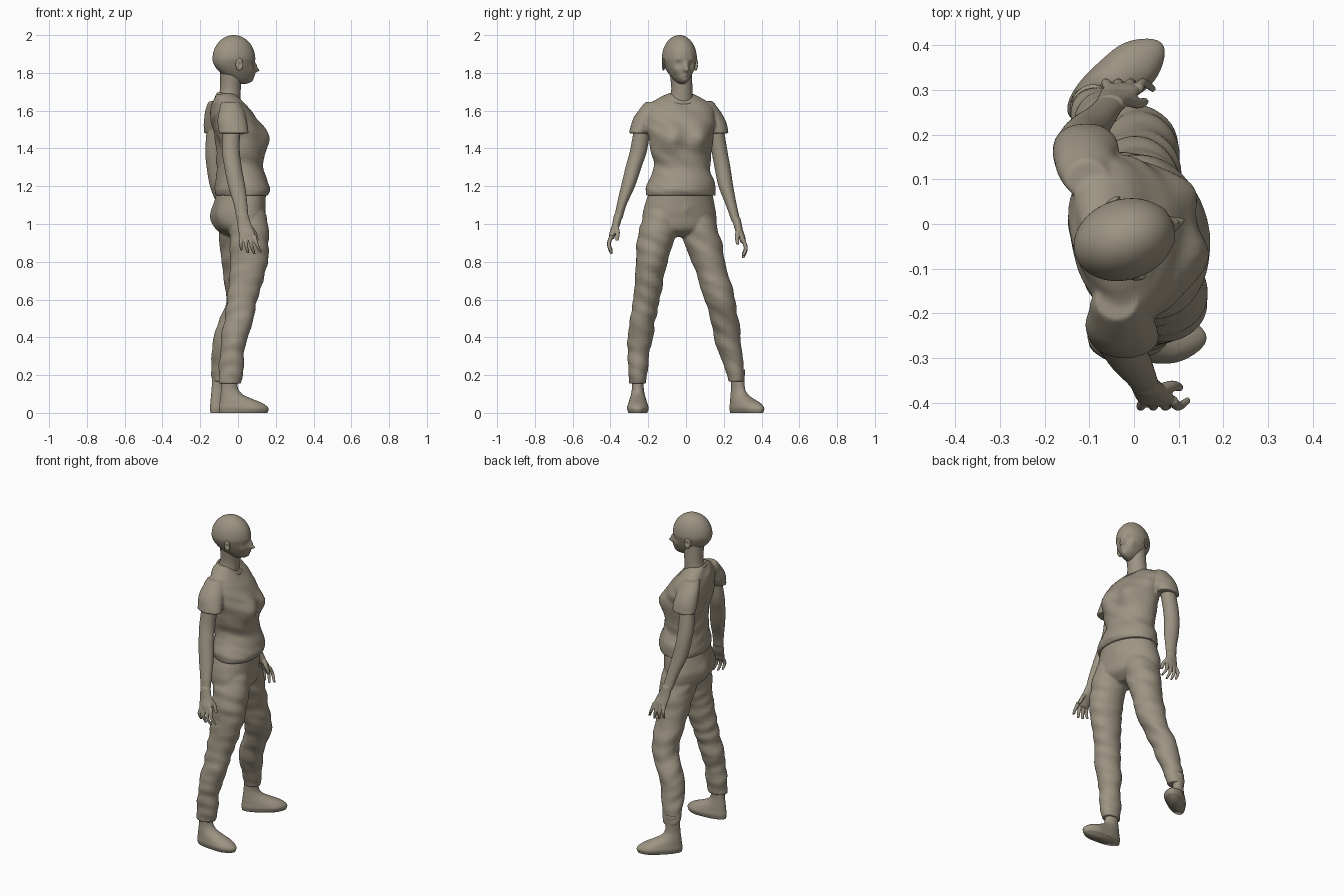
import bpy, bmesh, math
from mathutils import Vector, Matrix, noise

default_cube = bpy.data.objects.get("Cube")
if default_cube:
    bpy.data.objects.remove(default_cube, do_unlink=True)

clay = bpy.data.materials.new("taupe clay")
clay.use_nodes = True
clay.diffuse_color = (.335, .295, .225, 1)
clay.node_tree.nodes["Principled BSDF"].inputs["Base Color"].default_value = clay.diffuse_color

SIDES = 48
TORSO_YAW, HIP_YAW, HEAD_YAW = math.radians(13), math.radians(16), math.radians(18)


def catmull(points, steps):
    """Smoothly interpolate tuples of numbers."""
    result = []
    last = len(points) - 1
    for i in range(last):
        a, b, c, d = (points[min(max(k, 0), last)] for k in range(i - 1, i + 3))
        for s in range(steps):
            t = s / steps
            result.append([q + t / 2 * (r - p + t * (2 * p - 5 * q + 4 * r - w + t * (3 * (q - r) + w - p)))
                           for p, q, r, w in zip(a, b, c, d)])
    result.append(list(points[-1]))
    return result


def loft(bm, rings, yaw=0, wrinkle=0, steps=10):
    """Skin elliptical rings given as height, x, y, depth radius, width radius."""
    turn = Matrix.Rotation(yaw, 3, "Z")
    loops = []
    for z, x, y, depth, width in catmull(rings, steps):
        loop = []
        for k in range(SIDES):
            angle = math.tau * k / SIDES
            out = turn @ Vector((depth * math.cos(angle), width * math.sin(angle), 0))
            point = Vector((x, y, z)) + out
            crease = noise.noise(Vector((point.x * 7, point.y * 7, point.z * 19 + point.y * 9)))
            point += out.normalized() * crease * wrinkle
            loop.append(bm.verts.new(point))
        loops.append(loop)
    for low, high in zip(loops, loops[1:]):
        for k in range(SIDES):
            n = (k + 1) % SIDES
            bm.faces.new((low[k], low[n], high[n], high[k]))
    bm.faces.new(loops[0])
    bm.faces.new(loops[-1])
    return [v for loop in loops for v in loop]


def sculpt(verts, centre, radius, offset):
    """Push a soft bump or hollow into the surface."""
    centre, offset = Vector(centre), Vector(offset)
    for v in verts:
        v.co += offset * math.exp(-(v.co - centre).length_squared / radius ** 2)


def finish(bm, name, voxel=0, smoothing=3):
    bmesh.ops.recalc_face_normals(bm, faces=bm.faces)
    mesh = bpy.data.meshes.new(name)
    bm.to_mesh(mesh)
    bm.free()
    mesh.materials.append(clay)
    obj = bpy.data.objects.new(name, mesh)
    bpy.context.collection.objects.link(obj)
    mesh.polygons.foreach_set("use_smooth", [True] * len(mesh.polygons))
    if voxel:
        fuse = obj.modifiers.new("fuse", "REMESH")
        fuse.mode = "VOXEL"
        fuse.voxel_size = voxel
        fuse.use_smooth_shade = True
        relax = obj.modifiers.new("relax", "SMOOTH")
        relax.factor = .5
        relax.iterations = smoothing
    return obj


def axes(yaw):
    """Forward and leftward directions for a heading."""
    return Vector((math.cos(yaw), math.sin(yaw), 0)), Vector((-math.sin(yaw), math.cos(yaw), 0))


# Head with face, turned slightly to its left
bm = bmesh.new()
bmesh.ops.create_uvsphere(bm, u_segments=112, v_segments=80, radius=1)
for v in bm.verts:
    x, y, z = v.co
    jaw = max(0, -z)
    back = 1 - .35 * jaw * jaw if x < 0 else 1
    v.co = (x * .115 * back + .045 * jaw * jaw, y * .09 * (1 - .3 * jaw), z * (.135 if z < 0 else .125))
face = list(bm.verts)
sculpt(face, (.113, 0, -.057), .014, (.03, 0, -.004))      # nose tip
sculpt(face, (.115, 0, -.035), .014, (.012, 0, 0))         # nose bridge
sculpt(face, (.1, 0, -.125), .03, (.014, 0, 0))            # chin
sculpt(face, (.112, 0, -.086), .014, (.008, 0, 0))         # lips
sculpt(face, (.115, 0, -.098), .006, (-.004, 0, 0))
for side in (-1, 1):
    sculpt(face, (.103, side * .033, -.028), .017, (-.012, 0, 0))   # eye socket
    sculpt(face, (.095, side * .033, -.03), .009, (.005, 0, 0))     # eyelid
    sculpt(face, (.1, side * .035, -.004), .014, (.004, 0, 0))      # brow
    sculpt(face, (.085, side * .05, -.06), .02, (.004, side * .003, 0))
    ear = (Matrix.Translation((.002, side * .089, -.03)) @ Matrix.Rotation(side * .35, 4, "Z")
           @ Matrix.Diagonal((.02, .009, .033, 1)))
    lobe = bmesh.ops.create_uvsphere(bm, u_segments=24, v_segments=16, radius=1, matrix=ear)["verts"]
    sculpt(lobe, (.006, side * .1, -.03), .011, (0, -side * .009, 0))
head = finish(bm, "head")
head.location = (-.022, -.035, 1.875)
head.rotation_euler.z = HEAD_YAW

# Neck
bm = bmesh.new()
loft(bm, [(1.58, -.05, -.028, .06, .07), (1.66, -.047, -.025, .06, .062),
          (1.72, -.04, -.022, .055, .056), (1.83, -.035, -.03, .06, .06)])
finish(bm, "neck")

# Shirt: torso, bust and short sleeves fused together
bm = bmesh.new()
forward, left = axes(TORSO_YAW)
torso = loft(bm, [
    (1.15, .022, -.028, .135, .188), (1.18, .024, -.028, .144, .188), (1.22, .02, -.025, .138, .175),
    (1.3, .01, -.02, .124, .15), (1.4, .008, -.025, .122, .165), (1.5, 0, -.03, .12, .182),
    (1.58, -.03, -.032, .108, .19), (1.63, -.05, -.032, .085, .175),
    (1.66, -.06, -.03, .066, .13), (1.69, -.066, -.027, .05, .07)], TORSO_YAW, .009)
for side in (-1, 1):
    bust = Vector((0, -.03, 1.455)) + forward * .11 + left * side * .077
    sculpt(torso, bust, .062, forward * .042)
    blade = Vector((-.01, -.03, 1.5)) - forward * .11 + left * side * .09
    sculpt(torso, blade, .07, -forward * .012)
spine = Vector((0, -.03, 1.42)) - forward * .12
sculpt(torso, spine, .06, forward * .012)
sleeves = ([(1.645, -.04, -.17, .05, .045), (1.6, -.035, -.195, .068, .056),
            (1.54, -.028, -.228, .076, .058), (1.48, -.022, -.25, .078, .052)],
           [(1.65, -.105, .1, .05, .045), (1.6, -.108, .125, .066, .055),
            (1.54, -.108, .155, .072, .057), (1.48, -.106, .176, .073, .053)])
for rings in sleeves:
    loft(bm, rings, wrinkle=.006)
finish(bm, "shirt", .0065)

# Collar band, dipping at the front
bm = bmesh.new()
tilt = Matrix.Translation((-.042, -.027, 1.663)) @ Matrix.Rotation(TORSO_YAW, 4, "Z") @ Matrix.Rotation(.38, 4, "Y")
hoops = []
for i in range(SIDES):
    angle = math.tau * i / SIDES
    hoop = []
    for k in range(8):
        turn = math.tau * k / 8
        reach = .007 * math.cos(turn)
        hoop.append(bm.verts.new(tilt @ Vector(((.07 + reach) * math.cos(angle),
                                                (.083 + reach) * math.sin(angle), .009 * math.sin(turn)))))
    hoops.append(hoop)
for i in range(SIDES):
    a, b = hoops[i], hoops[(i + 1) % SIDES]
    for k in range(8):
        n = (k + 1) % 8
        bm.faces.new((a[k], b[k], b[n], a[n]))
finish(bm, "collar")


# Arms with hands
def hand(bm, wrist, side):
    """Palm faces the body, thumb to the front, fingers hanging and curled."""
    def place(x, y, z, depth, width):
        return (wrist[2] + z, wrist[0] + x, wrist[1] + side * y, depth, width)
    loft(bm, [place(0, 0, .02, .031, .023), place(.012, .014, -.04, .038, .021),
              place(.024, .03, -.08, .042, .018), place(.03, .037, -.11, .04, .014)])
    for i, length in enumerate((.065, .08, .085, .075)):
        base, fan = -.002 + .022 * i, .006 * (i - 1)
        loft(bm, [place(base, .036, -.09, .011, .011), place(base + fan, .05, -.1 - length / 2, .01, .01),
                  place(base + fan * 2 + .01, .036, -.105 - length, .007, .008)])
    loft(bm, [place(.03, .015, -.03, .016, .014), place(.062, .004, -.075, .013, .012),
              place(.08, .008, -.118, .009, .009)])


arms = {
    "right_arm": (-1, [(1.56, -.03, -.225, .045, .042), (1.4, -.038, -.249, .047, .045),
                       (1.3, -.026, -.278, .046, .042), (1.2, -.007, -.307, .045, .037),
                       (1.1, .014, -.341, .036, .026), (1.03, .023, -.358, .032, .022)]),
    "left_arm": (1, [(1.56, -.115, .15, .045, .042), (1.4, -.126, .175, .047, .042),
                     (1.3, -.12, .193, .046, .042), (1.2, -.103, .211, .045, .039),
                     (1.1, -.076, .24, .036, .029), (1.01, -.055, .266, .032, .023)])}
for name, (side, rings) in arms.items():
    bm = bmesh.new()
    loft(bm, rings)
    z, x, y = rings[-1][:3]
    hand(bm, (x, y, z), side)
    finish(bm, name, .004, 2)

# Trousers: hips and two legs fused together
bm = bmesh.new()
forward, left = axes(HIP_YAW)
hips = loft(bm, [(.93, .02, -.04, .05, .13), (.97, .015, -.037, .11, .195), (1.04, .01, -.035, .128, .2),
                 (1.1, .012, -.033, .13, .188), (1.19, .02, -.028, .125, .165)], HIP_YAW, .003)
for side in (-1, 1):
    seat = Vector((.01, -.035, 1.03)) - forward * .115 + left * side * .085
    sculpt(hips, seat, .075, -forward * .024)
fly = Vector((.012, -.033, 1.08)) + forward * .13
sculpt(hips, fly, .022, forward * .006)
legs = ([(.155, -.04, -.255, .058, .043), (.19, -.04, -.256, .063, .047), (.3, -.032, -.252, .064, .058),
         (.4, -.018, -.243, .069, .066), (.5, .006, -.228, .075, .068), (.6, .025, -.21, .081, .071),
         (.8, .057, -.18, .098, .084), (.95, .058, -.153, .105, .1), (1.07, .045, -.12, .098, .09)],
        [(.165, -.085, .268, .052, .042), (.2, -.085, .264, .057, .047), (.3, -.075, .24, .063, .061),
         (.4, -.058, .22, .071, .069), (.5, -.02, .203, .077, .074), (.6, .015, .18, .08, .08),
         (.8, .008, .12, .094, .09), (.95, .0, .075, .105, .1), (1.07, -.005, .05, .098, .09)])
for rings in legs:
    loft(bm, rings, wrinkle=.009)
finish(bm, "trousers", .0065)

# Feet with ankles: height, forward offset, half length, half width
FOOT = [(0, .074, .127, .047), (.025, .075, .131, .054), (.05, .062, .115, .05), (.075, .034, .084, .043),
        (.1, .01, .057, .036), (.14, 0, .043, .031), (.23, 0, .042, .034)]
for name, (x, y), yaw in (("right_foot", (-.045, -.255), 0), ("left_foot", (-.1, .275), math.radians(38))):
    forward, left = axes(yaw)
    bm = bmesh.new()
    shoe = loft(bm, [(z, x + forward.x * along, y + forward.y * along, length, width)
                     for z, along, length, width in FOOT], yaw)
    ball = Vector((x, y, .02)) + forward * .14
    for side in (-1, 1):
        sculpt(shoe, ball + left * side * .045, .05, left * side * .008)
    finish(bm, name)
